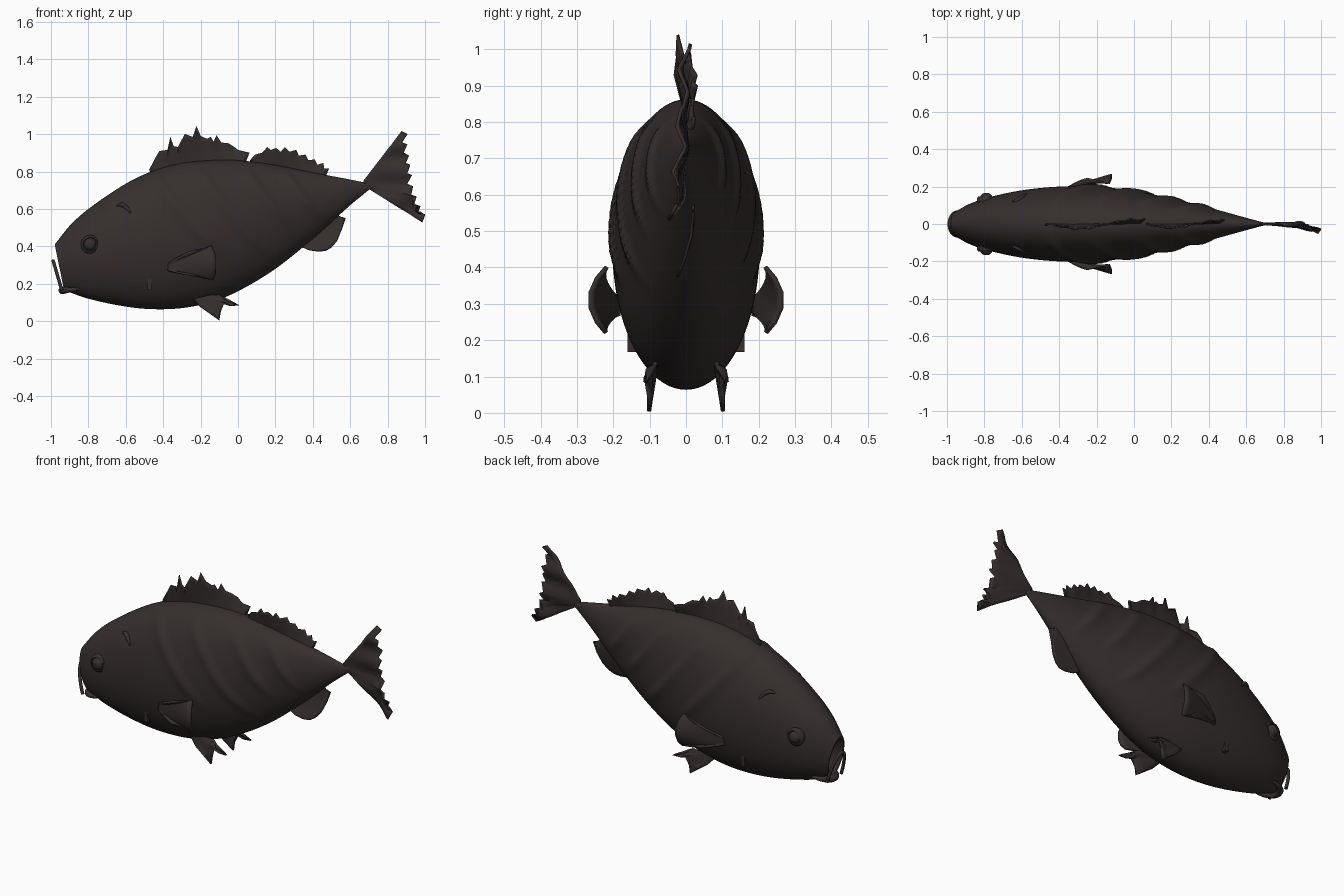
import bpy, bmesh, math
from mathutils import Vector

if "Cube" in bpy.data.objects:
    bpy.data.objects.remove(bpy.data.objects["Cube"])

skin = bpy.data.materials.new("dark brown skin")
skin.diffuse_color = (0.036, 0.028, 0.027, 1)
skin.use_nodes = True
skin.node_tree.nodes["Principled BSDF"].inputs["Base Color"].default_value = skin.diffuse_color


def finish(name, bm, angle=40):
    bmesh.ops.recalc_face_normals(bm, faces=bm.faces)
    me = bpy.data.meshes.new(name)
    bm.to_mesh(me)
    bm.free()
    me.materials.append(skin)
    ob = bpy.data.objects.new(name, me)
    bpy.context.collection.objects.link(ob)
    bpy.ops.object.select_all(action='DESELECT')
    ob.select_set(True)
    bpy.context.view_layer.objects.active = ob
    bpy.ops.object.shade_smooth_by_angle(angle=math.radians(angle))
    return ob


def curve(pts, x):
    # smooth interpolation through (x, value) points
    n = len(pts)
    def slope(i):
        a, b = pts[max(i - 1, 0)], pts[min(i + 1, n - 1)]
        return (b[1] - a[1]) / (b[0] - a[0])
    i = 0
    while i < n - 2 and x > pts[i + 1][0]:
        i += 1
    (x0, v0), (x1, v1) = pts[i], pts[i + 1]
    h = x1 - x0
    t = min(max((x - x0) / h, 0), 1)
    return ((2*t**3 - 3*t*t + 1) * v0 + (t**3 - 2*t*t + t) * h * slope(i)
            + (3*t*t - 2*t**3) * v1 + (t**3 - t*t) * h * slope(i + 1))


TOP = [(-.98, .41), (-.9, .51), (-.8, .6), (-.6, .735), (-.45, .805), (-.3, .845),
       (-.15, .86), (0, .86), (.2, .835), (.4, .795), (.6, .757), (.71, .735)]
BOT = [(-.98, .18), (-.93, .165), (-.8, .12), (-.6, .078), (-.45, .064), (-.3, .07),
       (-.15, .10), (0, .16), (.2, .28), (.4, .44), (.6, .62), (.71, .71)]
WID = [(-.98, .065), (-.9, .105), (-.8, .138), (-.6, .18), (-.4, .2), (-.2, .2),
       (0, .177), (.2, .137), (.4, .088), (.6, .033), (.71, .004)]


def half_width(x, z):
    a, b = curve(TOP, x), curve(BOT, x)
    k = (z - (a + b) / 2) / ((a - b) / 2)
    return curve(WID, x) * math.sqrt(max(0, 1 - k * k))


# Body: lofted ellipses, slanted mouth cut, diagonal raised ridges
RIDGES = [(-.45, .34), (-.19, .34), (.06, .48), (.26, .54)]


def ridge(x, z):
    d = 0
    for x0, zmin in RIDGES:
        s = .8 - z
        line = x0 + .62 * s + .45 * s * s
        fade = min(max((z - zmin) / .1, 0), 1) * min(max((.82 - z) / .06, 0), 1)
        u = x - line
        d += fade * .014 * math.exp(-(u / (.022 if u > 0 else .05)) ** 2)
    return d


bm = bmesh.new()
NX, NA = 150, 80
rings = []
for i in range(NX + 1):
    x = -.98 + 1.69 * i / NX
    shear = .05 * max(0, (-.6 - x) / .38) ** 2
    a, w = curve(TOP, x), curve(WID, x)
    b = curve(BOT, x + shear)
    ring = []
    for j in range(NA):
        t = 2 * math.pi * j / NA
        z = (a + b) / 2 + (a - b) / 2 * math.cos(t)
        px = x + shear * (1 - math.cos(t)) / 2
        s = math.sin(t)
        y = w * s
        if abs(s) > .05:
            y += math.copysign(ridge(px, z) * min(1, w / .08), s)
        ring.append(bm.verts.new((px, y, z)))
    rings.append(ring)
for r, q in zip(rings, rings[1:]):
    for j in range(NA):
        k = (j + 1) % NA
        bm.faces.new((r[j], r[k], q[k], q[j]))
bm.faces.new(rings[-1])
# hollow mouth
c = sum((v.co for v in rings[0]), Vector()) / NA
prev = rings[0]
for scale, dx in ((.9, 0), (.75, .07)):
    new = [bm.verts.new(c + (v.co - c) * scale + Vector((dx, 0, 0))) for v in rings[0]]
    for j in range(NA):
        k = (j + 1) % NA
        bm.faces.new((prev[j], prev[k], new[k], new[j]))
    prev = new
bm.faces.new(prev)
finish("body", bm)


# Fins: strips from a root line to a shaped edge, bent sideways by yfun
def fin(name, root, edge, yfun, rows=8, thick=.008):
    bm = bmesh.new()
    n = len(edge)
    grid = []
    for i, (ex, ez) in enumerate(edge):
        f = i / (n - 1) * (len(root) - 1)
        k = min(int(f), len(root) - 2)
        p = Vector(root[k]).lerp(Vector(root[k + 1]), f - k)
        col = []
        for r in range(rows + 1):
            q = p.lerp(Vector((ex, ez)), r / rows)
            col.append(bm.verts.new((q.x, yfun(q.x, q.y, r / rows), q.y)))
        grid.append(col)
    for a, b in zip(grid, grid[1:]):
        for r in range(rows):
            bm.faces.new((a[r], a[r + 1], b[r + 1], b[r]))
    bmesh.ops.remove_doubles(bm, verts=bm.verts, dist=.0005)
    ob = finish(name, bm)
    m = ob.modifiers.new("thickness", 'SOLIDIFY')
    m.thickness, m.offset = thick, 0
    return ob


fin("front_dorsal_fin", [(-.46, .77), (-.3, .82), (-.1, .84), (.04, .84)],
    [(-.475, .81), (-.44, .875), (-.42, .91), (-.375, .915), (-.362, .985), (-.345, .935),
     (-.32, .93), (-.285, 1.0), (-.24, .985), (-.222, 1.04), (-.2, .99), (-.165, .975),
     (-.145, .985), (-.13, .955), (-.115, .992), (-.09, .955), (-.05, .95), (-.02, .93),
     (0, .915), (.02, .91), (.06, .9), (.04, .86)],
    lambda x, z, f: -.025 * math.sin((x + .47) * 9.5) * f - .006 * math.sin(x * 75) * f)
fin("rear_dorsal_fin", [(.07, .83), (.25, .805), (.46, .765)],
    [(.065, .86), (.09, .89), (.13, .9), (.155, .93), (.175, .915), (.205, .925), (.23, .905),
     (.25, .93), (.275, .905), (.31, .915), (.325, .885), (.36, .89), (.375, .86), (.41, .865),
     (.425, .835), (.455, .845), (.46, .815), (.485, .815), (.47, .785)],
    lambda x, z, f: -.02 * math.sin((x - .06) * 12) * f - .005 * math.sin(x * 75) * f)
fin("tail_fin", [(.67, .75), (.67, .725)],
    [(.875, 1.015), (.905, 1.0), (.875, .955), (.905, .945), (.885, .9), (.915, .885),
     (.895, .845), (.92, .835), (.905, .79), (.93, .78), (.905, .735), (.935, .72), (.925, .675),
     (.955, .665), (.94, .62), (.975, .615), (.96, .575), (1.0, .57), (.985, .53)],
    lambda x, z, f: f * (.002 - .035 * max(0, x - .7) / .3 * (1.1 - z) / .5 + .014 * math.sin(z * 45)),
    rows=12, thick=.01)
fin("anal_fin", [(.32, .42), (.44, .51), (.53, .58)],
    [(.335, .4), (.38, .38), (.43, .373), (.47, .377), (.5, .395), (.53, .43), (.555, .49),
     (.575, .55), (.54, .555)],
    lambda x, z, f: .02 - .045 * max(0, (.53 - z) / .16) ** 1.5)

for side, s in (("right", -1), ("left", 1)):
    # cupped pectoral fin
    fin(side + "_pectoral_fin", [(-.37, .315), (-.375, .27)],
        [(-.25, .375), (-.14, .402), (-.125, .37), (-.118, .33), (-.118, .29), (-.12, .25),
         (-.13, .22), (-.25, .248)],
        lambda x, z, f: s * (.185 + .08 * f - .045 * f * ((z - .31) / .09) ** 2), thick=.012)
    # pelvic fin with two points
    fin(side + "_pelvic_fin", [(-.25, .13), (-.1, .14)],
        [(-.2, .08), (-.1, .004), (-.093, .05), (-.075, .095), (-.04, .083), (.005, .085), (-.06, .115)],
        lambda x, z, f: s * (.082 + .02 * f * (1 if x < -.09 else 1.5)), thick=.012)


# Rounded tube along a path, used for lips and brows
def tube(name, pts, radii, seg=12):
    bm = bmesh.new()
    prev = None
    for i, p in enumerate(pts):
        d = (pts[min(i + 1, len(pts) - 1)] - pts[max(i - 1, 0)]).normalized()
        u = d.cross(Vector((.3, .1, 1))).normalized()
        v = d.cross(u)
        ring = [bm.verts.new(p + radii[i] * (u * math.cos(2*math.pi*j/seg) + v * math.sin(2*math.pi*j/seg)))
                for j in range(seg)]
        if prev:
            for j in range(seg):
                k = (j + 1) % seg
                bm.faces.new((prev[j], prev[k], ring[k], ring[j]))
        else:
            bm.faces.new(ring)
        prev = ring
    bm.faces.new(prev)
    return finish(name, bm, 60)


def arch(n, f):
    return [Vector(f(math.pi * i / n)) for i in range(n + 1)]


tube("upper_lip", arch(32, lambda t: (-.942 - .046 * math.sin(t), .064 * math.cos(t),
                                      .165 + .157 * math.sin(t))), [.009] * 33)
tube("lower_lip", arch(32, lambda t: (-.85 - .09 * math.sin(t), .068 * math.cos(t),
                                      .172 - .008 * math.sin(t))),
     [.006 + .014 * math.sin(math.pi * i / 32) for i in range(33)])

for side, s in (("right", -1), ("left", 1)):
    # eye: stepped dome turned about the y axis
    bm = bmesh.new()
    profile = [(.05, .09), (.05, .135), (.046, .145), (.038, .148), (.034, .143), (.031, .145),
               (.029, .154), (.021, .162), (.011, .166)]
    prev = None
    for r, y in profile:
        ring = [bm.verts.new((-.79 + r * math.cos(2*math.pi*j/32), s * y, .41 + r * math.sin(2*math.pi*j/32)))
                for j in range(32)]
        if prev:
            for j in range(32):
                k = (j + 1) % 32
                bm.faces.new((prev[j], prev[k], ring[k], ring[j]))
        prev = ring
    bm.faces.new(prev)
    finish(side + "_eye", bm, 50)

    # brow ridge following the head surface
    pts = []
    for i in range(13):
        t = i / 12
        x, z = -.65 + .075 * t, .617 + .012 * math.sin(math.pi * t) - .037 * t * t
        pts.append(Vector((x, s * (half_width(x, z) + .002), z)))
    tube(side + "_brow", pts, [.004 + .008 * math.sin(math.pi * i / 12) for i in range(13)])

    # gill tab
    bm = bmesh.new()
    bmesh.ops.create_cube(bm, size=1)
    for v in bm.verts:
        v.co = Vector((-.473 + v.co.x * .022, s * (.147 + v.co.y * .028), .207 + v.co.z * .08))
    finish(side + "_gill_tab", bm)
